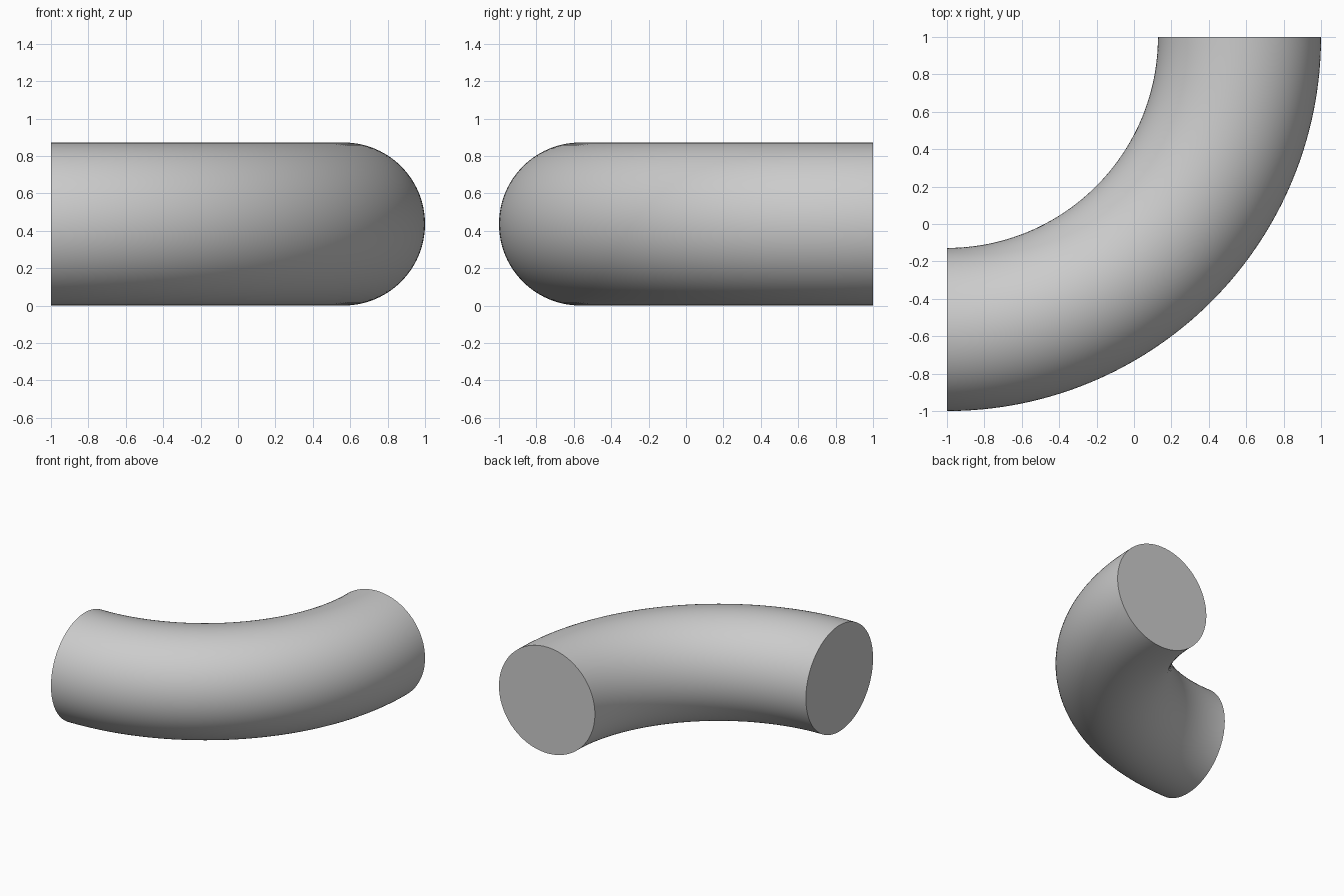
import bpy, bmesh, math
from mathutils import Vector

if "Cube" in bpy.data.objects:
    bpy.data.objects.remove(bpy.data.objects["Cube"])

R_TUBE = 0.436            # tube radius
R_BEND = 2.0 - R_TUBE     # centreline radius of the bend
SIDES, STEPS = 96, 64

bm = bmesh.new()

# Round cross-section at the left end, facing -x
ring = []
for i in range(SIDES):
    a = 2 * math.pi * i / SIDES
    ring.append(bm.verts.new((-1, 1 - R_BEND + R_TUBE * math.cos(a),
                              R_TUBE + R_TUBE * math.sin(a))))
edges = [bm.edges.new((ring[i], ring[(i + 1) % SIDES])) for i in range(SIDES)]

# Sweep a quarter turn around the back left corner
res = bmesh.ops.spin(bm, geom=ring + edges, cent=(-1, 1, 0), axis=(0, 0, 1),
                     angle=math.pi / 2, steps=STEPS)

# Flat end caps
bmesh.ops.holes_fill(bm, edges=[e for e in bm.edges if e.is_boundary], sides=0)
bmesh.ops.recalc_face_normals(bm, faces=bm.faces)

mesh = bpy.data.meshes.new("pipe_elbow")
bm.to_mesh(mesh)
bm.free()
elbow = bpy.data.objects.new("pipe_elbow", mesh)
bpy.context.collection.objects.link(elbow)

# Smooth tube, sharp rims
bpy.context.view_layer.objects.active = elbow
elbow.select_set(True)
bpy.ops.object.shade_smooth_by_angle(angle=math.radians(30))
